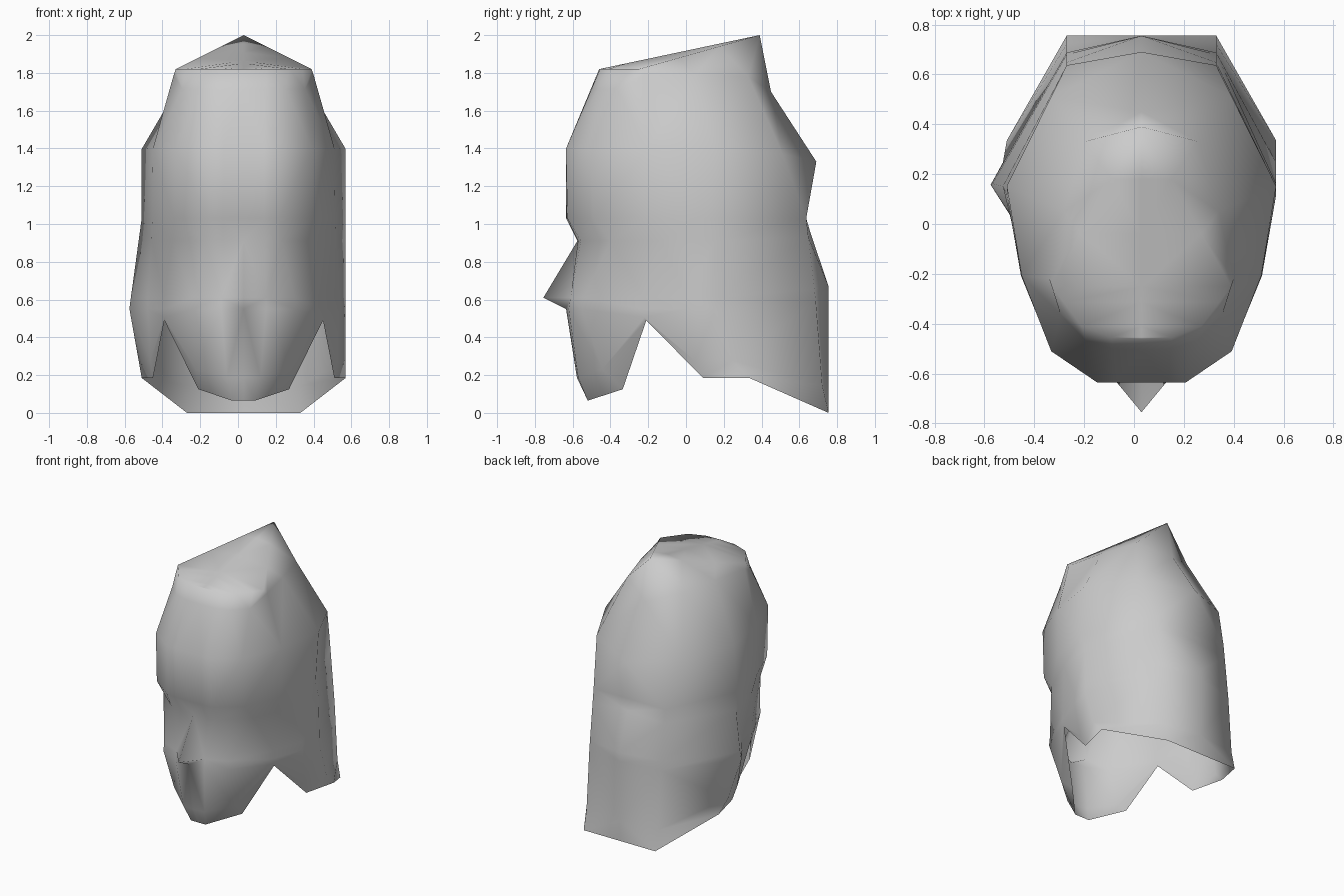
import bpy, bmesh
from mathutils import Vector

if "Cube" in bpy.data.objects:
    bpy.data.objects.remove(bpy.data.objects["Cube"], do_unlink=True)

CENTER = 0.03  # mirror plane of the head

# Half outlines from front to back: (share of half width, share of depth)
skull_plan = [(0, 0), (.2, 0), (.33, 0), (.67, .094), (.89, .323),
              (1, .594), (.67, .865), (0, 1)]
jaw_plan = [(0, 0), (.22, .01), (.5, .06), (.78, .29), (.94, .46),
            (1, .57), (.56, .95), (0, 1)]

# Levels: half width, front y, back y, height at front, height at back, jaw share
levels = [
    (.54, -.635, .69, 1.40, 1.33, 0),
    (.54, -.635, .635, 1.03, 1.03, .1),
    (.54, -.575, .66, .91, .95, .25),
    (.54, -.625, .755, .61, .67, 1),
    (.54, -.635, .755, .55, .60, 1),
]

# Crown edge: forehead and temple corner, then a straight run to the rear peak
temple, peak = Vector((.36, -.25, 1.82)), Vector((0, .39, 2))
crown = [Vector((x, y, 1.82)) for x, y in [(0, -.46), (.12, -.455), (.24, -.41)]]
crown += [temple.lerp(peak, t) for t in (0, .33, .67, 1)]
crown.insert(3, crown[2].lerp(temple, .6))

# Open lower rim: chin, jaw notch, shoulder corner, nape
rim = [Vector(p) for p in [
    (0, -.52, .065), (.06, -.52, .065), (.24, -.335, .125), (.42, -.21, .49),
    (.48, .09, .185), (.54, .335, .185), (.30, .755, 0), (0, .755, 0)]]


def half_ring(width, front, back, z_front, z_back, jaw):
    points = []
    for a, b in zip(skull_plan, jaw_plan):
        u = a[0] + (b[0] - a[0]) * jaw
        v = a[1] + (b[1] - a[1]) * jaw
        points.append(Vector((u * width, front + (back - front) * v,
                              z_front + (z_back - z_front) * v ** 6)))
    if jaw:  # nape corner runs straight down to the rim
        corner = points[-2]
        corner.x, corner.y = .30, .755 - .115 * corner.z
    return points


body = [half_ring(*level) for level in levels]
body[3][0].y = -.755  # nose tip

# Ridge from forehead to rear peak closes the crown
start = crown[0]
ridge = [start.lerp(peak, (p.y - start.y) / (peak.y - start.y)) for p in crown]

# Slope between crown and skull, folded below the rear peak
slope = [a.lerp(b, .25) for a, b in zip(crown, body[0])]
slope[4:] = [Vector(p) for p in [
    (.37, -.22, 1.79), (.31, .05, 1.79), (.23, .33, 1.78), (0, .45, 1.70)]]

# Rounded jaw between the cheeks and the rim
jaw_row = []
for cheek, edge in zip(body[-1], rim):
    p = cheek.lerp(edge, .5)
    p.z = cheek.z + (edge.z - cheek.z) * .75
    jaw_row.append(p)

halves = [ridge, crown, slope] + body + [jaw_row, rim]
bulge = {5: .016, 6: .057, 7: .065, 8: .016}  # one cheek corner is pulled out

# Skin the rings
bm = bmesh.new()
rings = []
for i, half in enumerate(halves):
    other = [Vector((-p.x, p.y, p.z)) for p in half[-2:0:-1]]
    other[1].x -= bulge.get(i, 0)
    rings.append([bm.verts.new((p.x + CENTER, p.y, p.z)) for p in half + other])
for upper, lower in zip(rings, rings[1:]):
    n = len(upper)
    for j in range(n):
        k = (j + 1) % n
        bm.faces.new((upper[j], lower[j], lower[k], upper[k]))
bmesh.ops.remove_doubles(bm, verts=bm.verts, dist=.0005)
bmesh.ops.triangulate(bm, faces=bm.faces)
bmesh.ops.recalc_face_normals(bm, faces=bm.faces)
for face in bm.faces:
    face.smooth = True

mesh = bpy.data.meshes.new("head_shell")
bm.to_mesh(mesh)
bm.free()
head = bpy.data.objects.new("head_shell", mesh)
bpy.context.collection.objects.link(head)

grey = bpy.data.materials.new("light_grey")
grey.use_nodes = True
color = (.6, .6, .6, 1)
grey.diffuse_color = color
grey.node_tree.nodes["Principled BSDF"].inputs["Base Color"].default_value = color
mesh.materials.append(grey)
